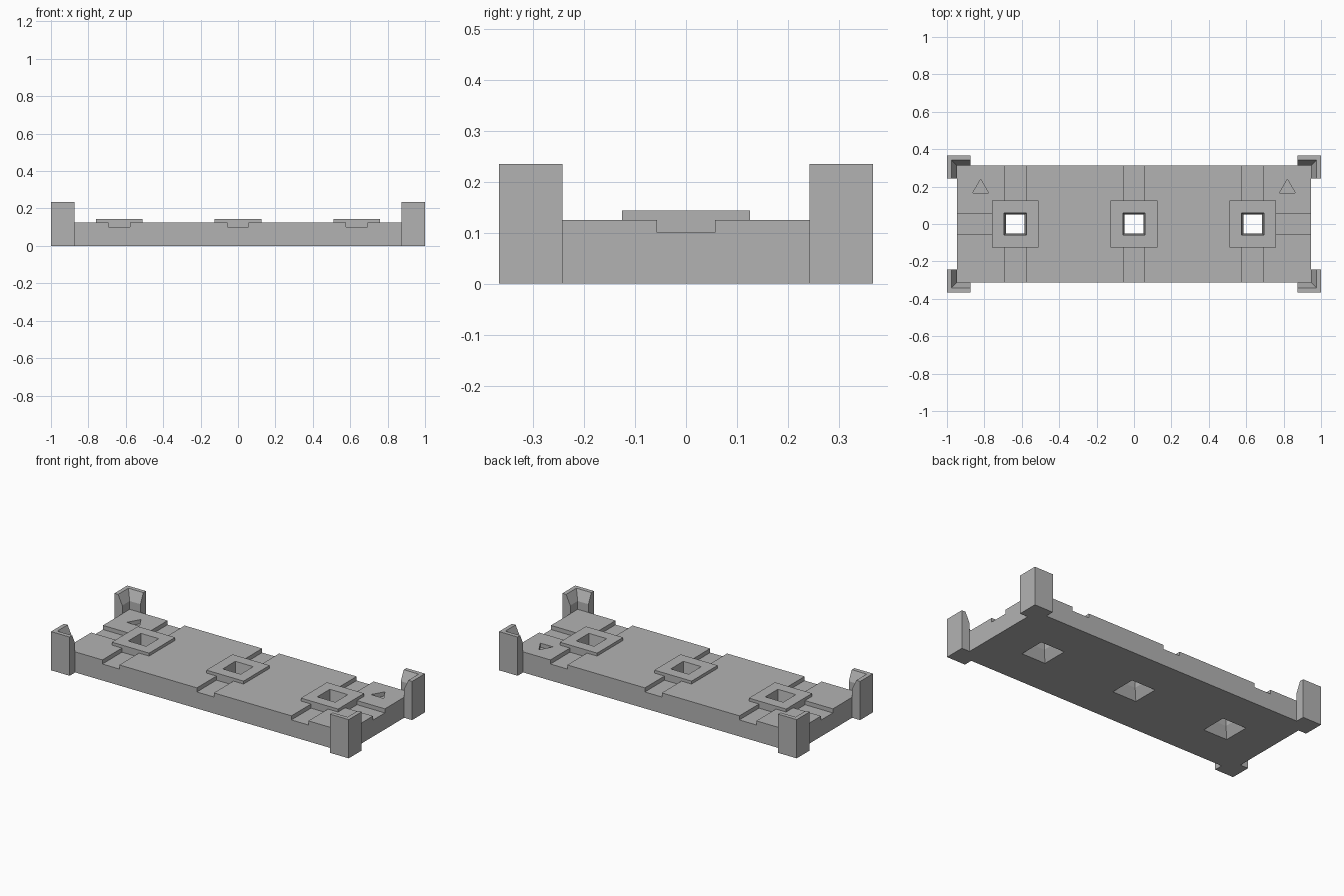
import bpy
import bmesh

if "Cube" in bpy.data.objects:
    bpy.data.objects.remove(bpy.data.objects["Cube"], do_unlink=True)

grey = bpy.data.materials.new("plain grey")
grey.use_nodes = True
grey.diffuse_color = (0.45, 0.45, 0.45, 1)
grey.node_tree.nodes["Principled BSDF"].inputs["Base Color"].default_value = (0.45, 0.45, 0.45, 1)

LENGTH, DEPTH, TOP = 0.947, 0.313, 0.125      # plate half sizes and height
GROOVE, GROOVE_Z = 0.057, 0.1
PAD, PAD_TOP = 0.125, 0.143
HOLES = (-0.635, 0, 0.635)


def loft(name, rings, closed=False):
    """Join equal rings of points with quads; cap the first and last ring."""
    bm = bmesh.new()
    loops = [[bm.verts.new(p) for p in ring] for ring in rings]
    for a, b in zip(loops, loops[1:]):
        for i in range(len(a)):
            j = (i + 1) % len(a)
            bm.faces.new((a[i], a[j], b[j], b[i]))
    bm.faces.new(loops[0])
    bm.faces.new(loops[-1])
    bmesh.ops.recalc_face_normals(bm, faces=bm.faces)
    mesh = bpy.data.meshes.new(name)
    bm.to_mesh(mesh)
    bm.free()
    mesh.materials.append(grey)
    obj = bpy.data.objects.new(name, mesh)
    bpy.context.collection.objects.link(obj)
    return obj


def box(name, x0, x1, y0, y1, z0, z1):
    return loft(name, [[(x0, y0, z), (x1, y0, z), (x1, y1, z), (x0, y1, z)] for z in (z0, z1)])


def cut(target, cutter):
    mod = target.modifiers.new("cut", "BOOLEAN")
    mod.operation = "DIFFERENCE"
    mod.solver = "EXACT"
    mod.object = cutter
    bpy.context.view_layer.objects.active = target
    bpy.ops.object.modifier_apply(modifier=mod.name)
    bpy.data.objects.remove(cutter, do_unlink=True)


def hole_cutter(x):
    """Square hole that narrows to a neck and flares out underneath."""
    levels = ((-0.01, 0.085), (0.06, 0.05), (0.15, 0.061))
    return loft("hole_cutter", [[(x + sx * h, sy * h, z) for sx, sy in
                                 ((-1, -1), (1, -1), (1, 1), (-1, 1))] for z, h in levels])


# Base plate with cross grooves
plate = box("base_plate", -LENGTH, LENGTH, -DEPTH, DEPTH, 0, TOP)
for x in HOLES:
    cut(plate, box("groove_cutter", x - GROOVE, x + GROOVE, -0.5, 0.5, GROOVE_Z, 0.2))

# End grooves and engraved triangles
for side in (-1, 1):
    x0, x1 = sorted((side * 0.7, side * 1.1))
    cut(plate, box("end_groove_cutter", x0, x1, -GROOVE, GROOVE, GROOVE_Z, 0.2))
    x = side * 0.82
    cut(plate, loft("triangle_cutter", [[(x - 0.043, 0.165, z), (x + 0.043, 0.165, z),
                                         (x, 0.24, z)] for z in (GROOVE_Z, 0.2)]))

# Raised square pads around the through holes
for x, label in zip(HOLES, ("right", "middle", "left")):
    cut(plate, hole_cutter(x))
    pad = box(label + "_pad", x - PAD, x + PAD, -PAD, PAD, 0.09, PAD_TOP)
    cut(pad, hole_cutter(x))

# L-shaped corner posts with a sloped inner lip
EDGE_X, EDGE_Y, END_X, END_Y = 1, 0.366, 0.875, 0.242
PROFILE = ((0, 0), (EDGE_X - LENGTH, 0), (EDGE_X - LENGTH, 0.175), (0.025, 0.235), (0, 0.235))
for sx, side in ((-1, "right"), (1, "left")):
    for sy, end in ((-1, "front"), (1, "back")):
        loft(f"{end}_{side}_corner_post", [
            [(sx * END_X, sy * (EDGE_Y - t), z) for t, z in PROFILE],
            [(sx * (EDGE_X - t), sy * (EDGE_Y - t), z) for t, z in PROFILE],
            [(sx * (EDGE_X - t), sy * END_Y, z) for t, z in PROFILE]])
